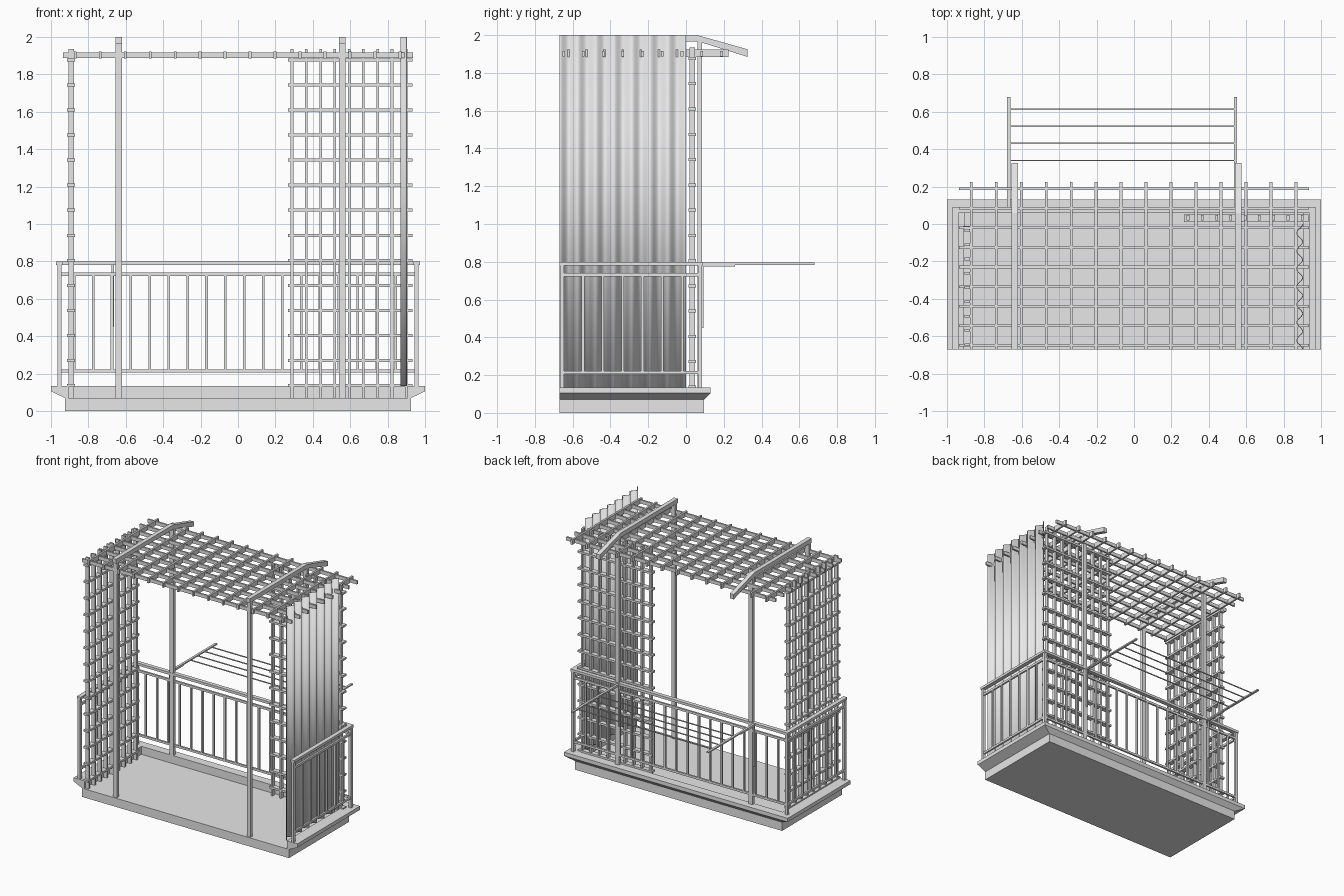
import bpy, bmesh, math

cube = bpy.data.objects.get("Cube")
if cube:
    bpy.data.objects.remove(cube, do_unlink=True)

grey = bpy.data.materials.new("light_grey")
grey.use_nodes = True
grey.diffuse_color = (0.8, 0.8, 0.8, 1)
grey.node_tree.nodes["Principled BSDF"].inputs["Base Color"].default_value = (0.8, 0.8, 0.8, 1)

FRONT = -0.67      # open wall side
FLOOR = 0.07
LEDGE = 0.135


def finish(name, bm):
    bmesh.ops.recalc_face_normals(bm, faces=bm.faces)
    mesh = bpy.data.meshes.new(name)
    bm.to_mesh(mesh)
    bm.free()
    mesh.materials.append(grey)
    obj = bpy.data.objects.new(name, mesh)
    bpy.context.collection.objects.link(obj)
    return obj


def add_box(bm, xs, ys, zs):
    """Box spanning three (low, high) ranges."""
    verts = bmesh.ops.create_cube(bm, size=1)["verts"]
    for v in verts:
        for i, (lo, hi) in enumerate((xs, ys, zs)):
            v.co[i] = lo if v.co[i] < 0 else hi


def boxes(name, ranges):
    bm = bmesh.new()
    for r in ranges:
        add_box(bm, *r)
    return finish(name, bm)


def around(c, width):
    return (c - width / 2, c + width / 2)


def steps(start, gap, count):
    return [start + gap * i for i in range(count)]


# Floor slab
boxes("floor_slab", [((-0.925, 0.925), (FRONT, 0.095), (0, FLOOR))])

# Ledge: bevelled profile swept around three sides
profile = [(0.925, 0.095, FLOOR), (1, 0.13, 0.105), (1, 0.13, LEDGE),
           (0.905, 0.06, LEDGE), (0.905, 0.06, FLOOR)]
bm = bmesh.new()
rows = [[bm.verts.new(p) for p in ((-x, FRONT, z), (-x, y, z), (x, y, z), (x, FRONT, z))]
        for x, y, z in profile]
for i, row in enumerate(rows):
    nxt = rows[(i + 1) % len(rows)]
    for j in range(3):
        bm.faces.new((row[j], row[j + 1], nxt[j + 1], nxt[j]))
for end in (0, 3):
    bm.faces.new([row[end] for row in rows])
finish("ledge", bm)

# Railing: back run and two side runs
top, sub, low = (0.78, 0.8), (0.722, 0.74), (0.205, 0.222)
infill = (0.22, 0.725)
back = around(0.075, 0.02)
boxes("back_railing_bars",
      [((-0.97, 0.97), (0.058, 0.09), top)]
      + [((-0.945, 0.945), around(0.075, 0.015), z) for z in (sub, low)])
boxes("back_balusters", [(around(x, 0.014), around(0.075, 0.014), infill)
                         for x in steps(-0.876, 0.1011, 18)])
for side, s in (("left", 1), ("right", -1)):
    cx = s * 0.955
    boxes(side + "_railing_bars",
          [(around(cx, 0.034), (FRONT, 0.06), top)]
          + [(around(cx, 0.015), (-0.65, 0.07), z) for z in (sub, low)])
    boxes(side + "_balusters", [(around(cx, 0.014), around(y, 0.014), infill)
                                for y in steps(-0.545, 0.105, 6)])
    boxes(side + "_railing_posts", [(around(cx, 0.022), around(y, 0.022), (LEDGE, 0.78))
                                    for y in (-0.657, 0.075)])

# Pergola posts and rafters with drooping tails
rafter = [(FRONT, 2), (0.06, 2), (0.325, 1.925), (0.325, 1.885), (0.07, 1.965), (FRONT, 1.965)]
for side, cx in (("right", -0.637), ("left", 0.558)):
    xs = around(cx, 0.034)
    boxes(side + "_front_post", [(xs, (-0.66, -0.635), (FLOOR, 1.965))])
    boxes(side + "_back_post", [(xs, (0.06, 0.085), (LEDGE, 1.965))])
    bm = bmesh.new()
    face = bm.faces.new([bm.verts.new((xs[0], y, z)) for y, z in rafter])
    ext = bmesh.ops.extrude_face_region(bm, geom=[face])["geom"]
    bmesh.ops.translate(bm, vec=(xs[1] - xs[0], 0, 0),
                        verts=[g for g in ext if isinstance(g, bmesh.types.BMVert)])
    bm.faces.ensure_lookup_table()
    finish(side + "_rafter", bm)

# Roof grid
boxes("roof_long_slats", [((-0.935, 0.935), around(y, 0.014), (1.888, 1.916))
                          for y in steps(-0.648, 0.1045, 9)])
boxes("roof_cross_slats", [(around(x, 0.015), (FRONT, 0.225), (1.884, 1.923))
                           for x in steps(-0.87, 0.1335, 14)])

# Trellis screens
levels = steps(0.137, 0.1338, 14)
boxes("back_trellis_uprights", [(around(x, 0.014), (0.018, 0.047), (FLOOR, 1.935))
                                for x in steps(0.289, 0.0763, 9)])
boxes("back_trellis_rungs", [((0.268, 0.932), (0.012, 0.052), around(z, 0.016))
                             for z in levels])
boxes("side_trellis_uprights", [((-0.906, -0.876), around(y, 0.014), (FLOOR, 1.935))
                                for y in steps(-0.645, 0.0763, 9)])
boxes("side_trellis_rungs", [((-0.913, -0.872), (FRONT, -0.01), around(z, 0.016))
                             for z in levels])

# Corrugated side sheet
bm = bmesh.new()
waves, per_wave = 7, 16
previous = None
for i in range(waves * per_wave + 1):
    t = i / (waves * per_wave)
    x = 0.888 + 0.016 * math.cos(math.tau * waves * t)
    y = FRONT * (1 - t)
    pair = [bm.verts.new((x, y, z)) for z in (LEDGE, 2)]
    if previous:
        bm.faces.new((previous[0], pair[0], pair[1], previous[1]))
    previous = pair
sheet = finish("corrugated_sheet", bm)
sheet.modifiers.new("thickness", "SOLIDIFY").thickness = 0.004
bpy.ops.object.select_all(action="DESELECT")
sheet.select_set(True)
bpy.context.view_layer.objects.active = sheet
bpy.ops.object.shade_smooth_by_angle(angle=math.radians(40))

# Fold-out drying rack behind the railing
for side, cx in (("right", -0.67), ("left", 0.543)):
    boxes(side + "_rack_arm", [(around(cx, 0.018), (0.085, 0.68), (0.784, 0.795)),
                               (around(cx, 0.012), (0.085, 0.26), (0.776, 0.785)),
                               (around(cx, 0.012), (0.084, 0.092), (0.45, 0.785))])
boxes("rack_lines", [((-0.67, 0.543), around(y, 0.007), around(0.789, 0.007))
                     for y in steps(0.34, 0.091, 4)])
